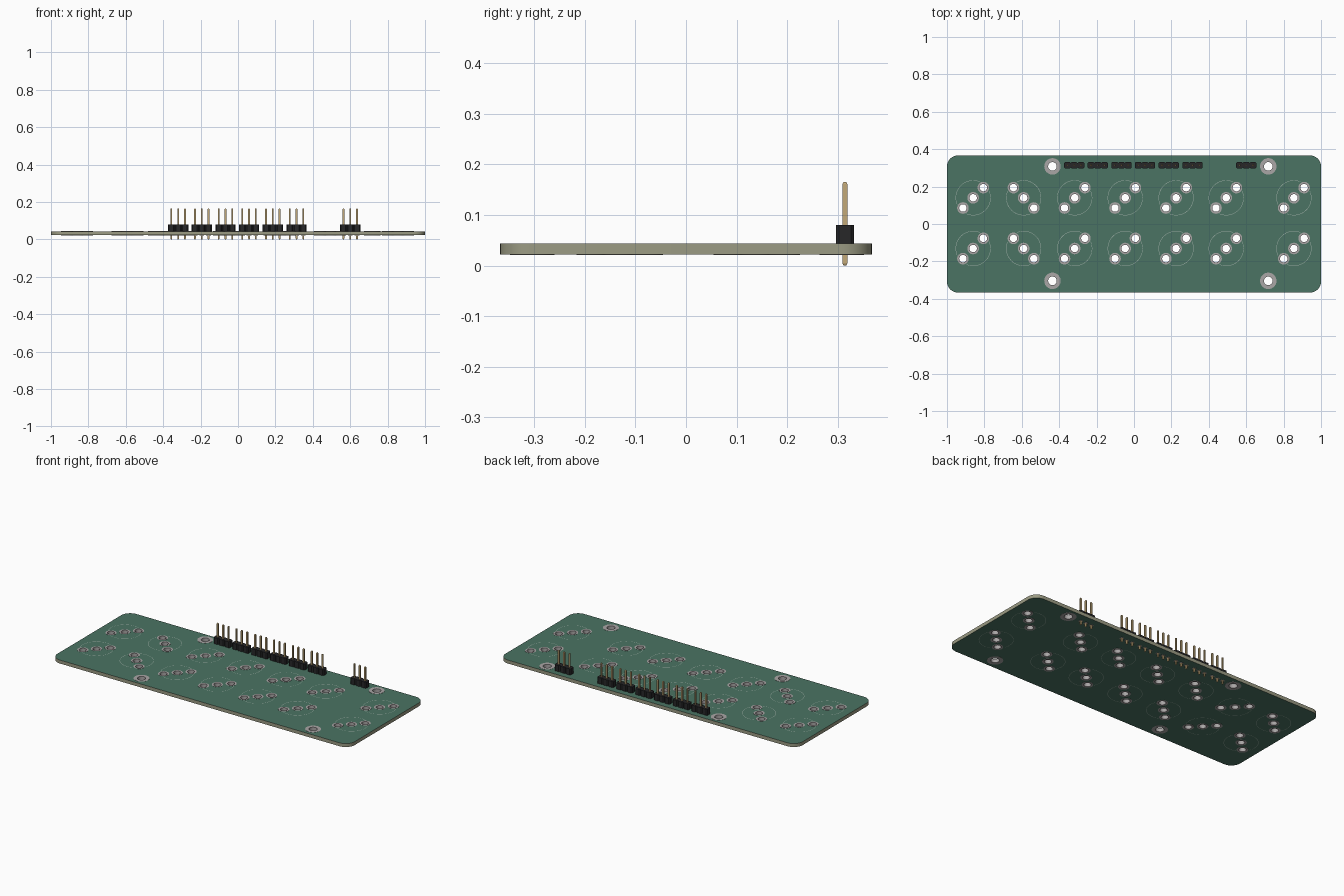
import bpy, bmesh
from math import cos, sin, pi, radians, atan2

if "Cube" in bpy.data.objects:
    bpy.data.objects.remove(bpy.data.objects["Cube"])

ZB, ZT = 0.022, 0.043          # board underside and top
HX, HY, CR = 1.0, 0.367, 0.06  # half size and corner radius


def material(name, rgb):
    m = bpy.data.materials.new(name)
    m.diffuse_color = (*rgb, 1)
    m.use_nodes = True
    m.node_tree.nodes["Principled BSDF"].inputs["Base Color"].default_value = m.diffuse_color
    return m


GREEN = material("solder_mask", (0.07, 0.175, 0.125))
TAN = material("fibreglass", (0.33, 0.33, 0.23))
TIN = material("tin", (0.40, 0.38, 0.38))
GOLD = material("gold", (0.55, 0.40, 0.19))
BLACK = material("black_plastic", (0.02, 0.02, 0.022))
SILK = material("silkscreen", (0.33, 0.43, 0.38))


def finish(name, bm, mats, smooth=False, fix=True):
    if fix:
        bmesh.ops.recalc_face_normals(bm, faces=bm.faces)
    me = bpy.data.meshes.new(name)
    bm.to_mesh(me)
    bm.free()
    for m in mats:
        me.materials.append(m)
    ob = bpy.data.objects.new(name, me)
    bpy.context.collection.objects.link(ob)
    if smooth:
        bpy.ops.object.select_all(action='DESELECT')
        ob.select_set(True)
        bpy.context.view_layer.objects.active = ob
        bpy.ops.object.shade_smooth_by_angle(angle=radians(35))
    return ob


def circle(cx, cy, r, n=32):
    return [(cx + r * cos(2 * pi * i / n), cy + r * sin(2 * pi * i / n)) for i in range(n)]


def bridge(bm, a, b):
    n = len(a)
    for i in range(n):
        bm.faces.new((a[i], a[(i + 1) % n], b[(i + 1) % n], b[i]))


def stack(bm, loops):
    """Capped solid through (points, z) outlines."""
    rings = [[bm.verts.new((x, y, z)) for x, y in pts] for pts, z in loops]
    for a, b in zip(rings, rings[1:]):
        bridge(bm, a, b)
    bm.faces.new(rings[0][::-1])
    bm.faces.new(rings[-1])


def eyelet(bm, cx, cy, r, R, n=32):
    """Plated hole: a barrel with a flange on both faces of the board."""
    e, w = 0.0008, r + 0.002
    prof = [(r, ZB - e), (R, ZB - e), (R, ZB), (w, ZB), (w, ZT), (R, ZT), (R, ZT + e), (r, ZT + e)]
    rings = [[bm.verts.new((x, y, z)) for x, y in circle(cx, cy, q, n)] for q, z in prof]
    for i in range(len(rings)):
        bridge(bm, rings[i], rings[(i + 1) % len(rings)])


def rect(cx, cy, h):
    return [(cx - h, cy - h), (cx + h, cy - h), (cx + h, cy + h), (cx - h, cy + h)]


# Layout
jacks = [(x, y, -1 if i == 1 else 1)
         for i, x in enumerate((-0.86, -0.59, -0.317, -0.047, 0.225, 0.493, 0.855))
         for y in (0.14, -0.131)]
D = 0.0545
jack_holes = [(x + k * D * s, y + k * D) for x, y, s in jacks for k in (-1, 0, 1)]
mounts = [(x, y) for x in (-0.436, 0.718) for y in (0.308, -0.304)]
PY, PITCH = 0.314, 0.0362
headers = (-0.32, -0.194, -0.067, 0.059, 0.186, 0.313, 0.6)
pins = [(hx + k * PITCH, PY) for hx in headers for k in (-1, 0, 1)]
holes = ([(x, y, 0.020, 0.031, 32) for x, y in jack_holes]
         + [(x, y, 0.023, 0.044, 40) for x, y in mounts]
         + [(x, y, 0.0072, 0.0125, 16) for x, y in pins])

# Board: filled outline with holes, extruded
outline = []
for q, (sx, sy) in enumerate(((1, 1), (-1, 1), (-1, -1), (1, -1))):
    for i in range(13):
        a = (q + i / 12) * pi / 2
        outline.append((sx * (HX - CR) + CR * cos(a), sy * (HY - CR) + CR * sin(a)))
cu = bpy.data.curves.new("board_outline", 'CURVE')
cu.dimensions = '2D'
cu.fill_mode = 'BOTH'
cu.extrude = (ZT - ZB) / 2
for pts in [outline] + [circle(x, y, r + 0.002, n) for x, y, r, R, n in holes]:
    sp = cu.splines.new('POLY')
    sp.points.add(len(pts) - 1)
    for p, (x, y) in zip(sp.points, pts):
        p.co = (x, y, 0, 1)
    sp.use_cyclic_u = True
tmp = bpy.data.objects.new("board_outline", cu)
bpy.context.collection.objects.link(tmp)
dg = bpy.context.evaluated_depsgraph_get()
me = bpy.data.meshes.new_from_object(tmp.evaluated_get(dg))
bm = bmesh.new()
bm.from_mesh(me)
bpy.data.objects.remove(tmp)
bpy.data.curves.remove(cu)
bpy.data.meshes.remove(me)
bmesh.ops.remove_doubles(bm, verts=bm.verts, dist=1e-5)
bmesh.ops.translate(bm, verts=bm.verts, vec=(0, 0, (ZT + ZB) / 2))
bmesh.ops.recalc_face_normals(bm, faces=bm.faces)
for f in bm.faces:
    f.material_index = 0 if abs(f.normal.z) > 0.5 else 1
finish("circuit_board", bm, [GREEN, TAN], smooth=True)

# Plated holes: jack pads, mounting holes, pin pads
for name, a, b in (("jack_pads", 0, 42), ("mounting_holes", 42, 46), ("pin_pads", 46, len(holes))):
    bm = bmesh.new()
    for x, y, r, R, n in holes[a:b]:
        eyelet(bm, x, y, r, R, n)
    finish(name, bm, [TIN], smooth=True)

# Printed jack outlines: thin arcs broken at the pads, on both faces
bm = bmesh.new()
for cx, cy, s in jacks:
    for z, up in ((ZT + 0.0004, True), (ZB - 0.0004, False)):
        for side in (0, 1):
            start = atan2(1, s) + side * pi + radians(22)
            prev = None
            for i in range(25):
                a = start + radians(136) * i / 24
                cur = [bm.verts.new((cx + q * cos(a), cy + q * sin(a), z)) for q in (0.0915, 0.0940)]
                if prev:
                    f = [prev[0], prev[1], cur[1], cur[0]]
                    bm.faces.new(f if up else f[::-1])
                prev = cur
finish("jack_outlines", bm, [SILK], fix=False)

# Pin headers: chamfered plastic blocks and square tapered pins
for i, hx in enumerate(headers):
    plastic, metal = bmesh.new(), bmesh.new()
    for k in (-1, 0, 1):
        x = hx + k * PITCH
        w, h, c = PITCH / 2, 0.0178, 0.006
        octo = [(x - w + c, PY - h), (x + w - c, PY - h), (x + w, PY - h + c), (x + w, PY + h - c),
                (x + w - c, PY + h), (x - w + c, PY + h), (x - w, PY + h - c), (x - w, PY - h + c)]
        stack(plastic, [(octo, ZT), (octo, 0.080)])
        big, small = rect(x, PY, 0.0046), rect(x, PY, 0.0027)
        stack(metal, [(small, 0.0), (big, 0.004), (big, 0.161), (small, 0.165)])
    finish(f"header_block_{i + 1}", plastic, [BLACK])
    finish(f"header_pins_{i + 1}", metal, [GOLD])
